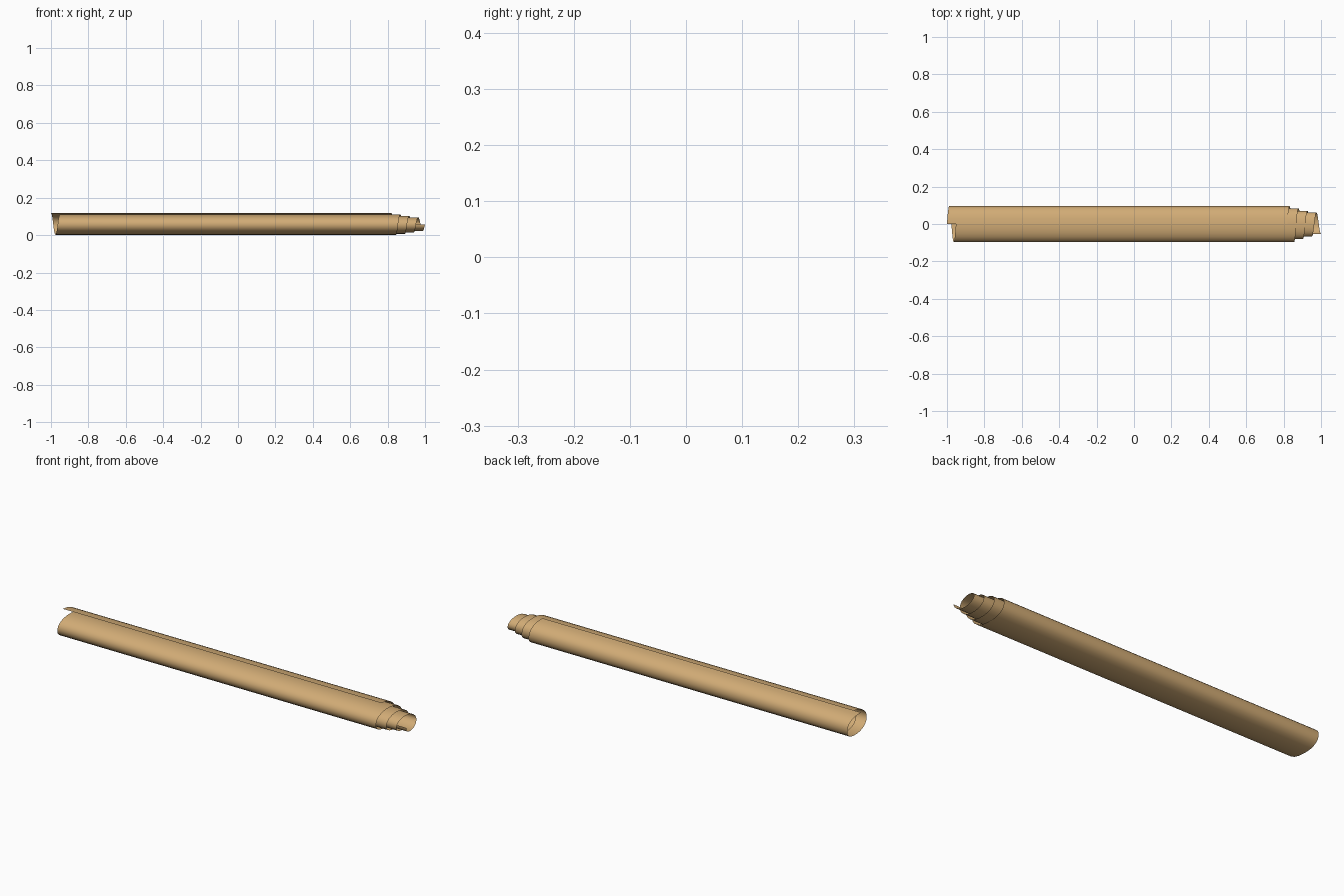
import bpy, bmesh, math

if "Cube" in bpy.data.objects:
    bpy.data.objects.remove(bpy.data.objects["Cube"])

# Kraft paper colour
paper = bpy.data.materials.new("tan paper")
paper.diffuse_color = (0.64, 0.41, 0.18, 1)
paper.use_nodes = True
paper.node_tree.nodes["Principled BSDF"].inputs["Base Color"].default_value = paper.diffuse_color

CENTRE_Z = 0.058
# half width (at quarter turns .25, .75, ...) and half height (at 0, .5, ...)
HALF_W = [0.095, 0.097, 0.084, 0.080, 0.070, 0.066, 0.061, 0.053]
HALF_H = [0.060, 0.056, 0.053, 0.051, 0.045, 0.044, 0.037, 0.036, 0.033]


def sample(values, pos):
    pos = min(max(pos, 0), len(values) - 1.001)
    i = int(pos)
    return values[i] + (values[i + 1] - values[i]) * (pos - i)


def power(v, n):
    return math.copysign(abs(v) ** n, v)


def spiral(t):
    """Point on the flattened roll after t turns, outer edge first."""
    a = t * math.tau
    n = 0.88 + 0.03 * t
    y = sample(HALF_W, (t - 0.25) * 2) * power(math.sin(a), n)
    z = CENTRE_Z + sample(HALF_H, t * 2) * power(math.cos(a), n)
    return y, z


# Rolled sheet: each turn slides a little further toward +x
TURNS, PER_TURN = 3.75, 24
steps = int(TURNS * PER_TURN)
bm = bmesh.new()
rows = []
for i in range(steps + 1):
    t = i / PER_TURN
    y, z = spiral(t)
    shift = 0.18 * t / TURNS
    rows.append([bm.verts.new((x + shift, y, z)) for x in (-1.0, -0.4, 0.2, 0.82)])
for r0, r1 in zip(rows, rows[1:]):
    for j in range(3):
        bm.faces.new((r0[j], r0[j + 1], r1[j + 1], r1[j])).smooth = True
bmesh.ops.recalc_face_normals(bm, faces=bm.faces)
# make the outside of the roll face outward
bm.faces.ensure_lookup_table()
f = bm.faces[0]
if f.normal.z < 0:
    bmesh.ops.reverse_faces(bm, faces=bm.faces)
mesh = bpy.data.meshes.new("rolled_sheet")
bm.to_mesh(mesh)
bm.free()
mesh.materials.append(paper)
roll = bpy.data.objects.new("rolled_sheet", mesh)
bpy.context.collection.objects.link(roll)
